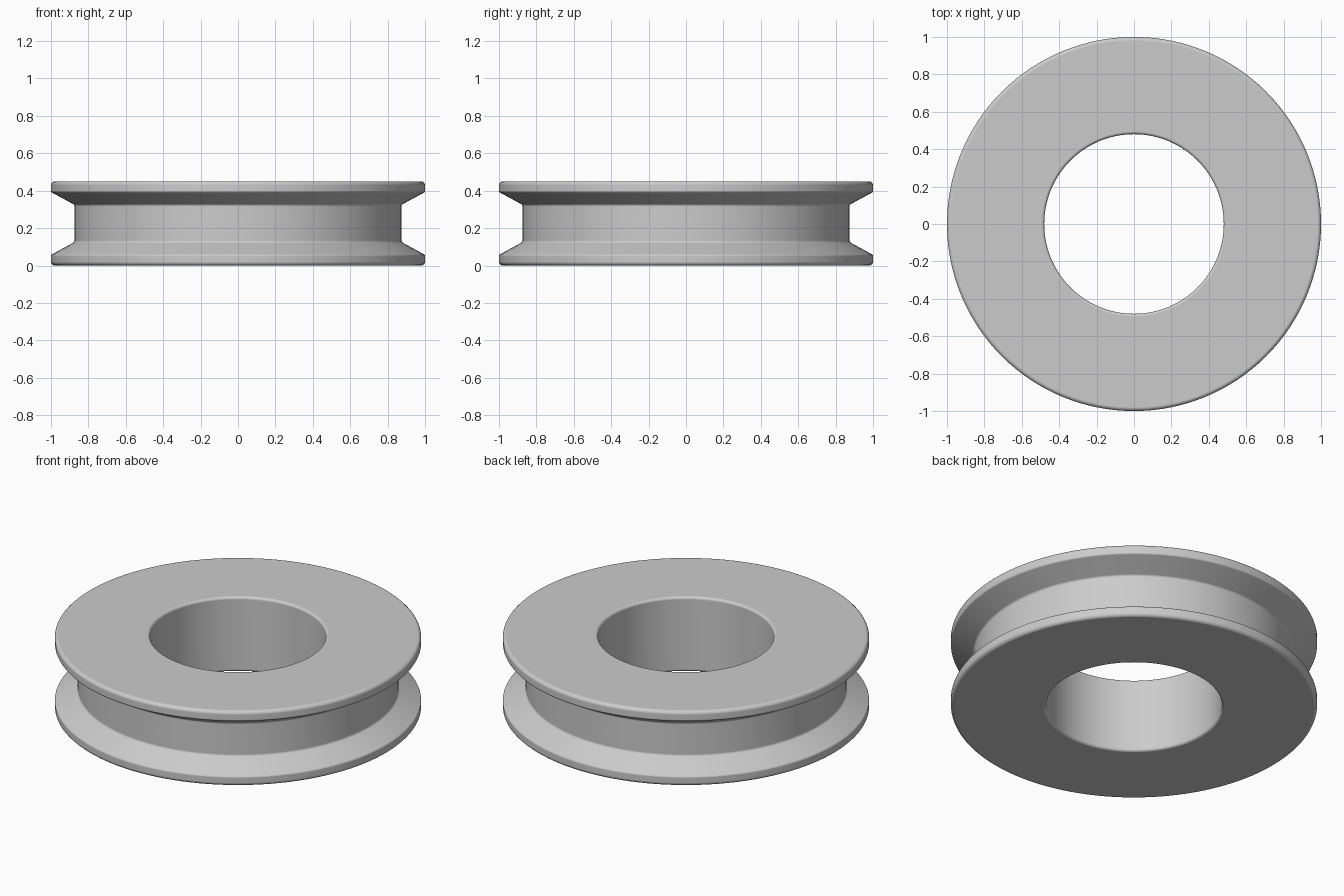
import bpy
import bmesh
import math
from mathutils import Vector, Matrix

HEIGHT = 0.45
SEGMENTS = 128

cube = bpy.data.objects.get("Cube")
if cube:
    bpy.data.objects.remove(cube, do_unlink=True)


def make_material(name, colour):
    mat = bpy.data.materials.new(name)
    mat.use_nodes = True
    mat.diffuse_color = colour
    mat.node_tree.nodes["Principled BSDF"].inputs["Base Color"].default_value = colour
    return mat


def fillet(before, corner, after, radius, steps=5):
    """Round one profile corner with a tangent arc."""
    a, b = (before - corner).normalized(), (after - corner).normalized()
    half = a.angle(b) / 2
    start = corner + a * radius / math.tan(half)
    end = corner + b * radius / math.tan(half)
    centre = corner + (a + b).normalized() * radius / math.sin(half)
    points = []
    for i in range(steps + 1):
        direction = (start.lerp(end, i / steps) - centre).normalized()
        points.append(centre + direction * radius)
    return points


# Upper half of the cross-section: radius, z, corner rounding
upper = [
    (0.48, HEIGHT, 0.015),    # bore edge
    (1.0, HEIGHT, 0.02),      # rim edge
    (1.0, 0.393, 0.012),      # flange lip
    (0.875, 0.325, 0.015),    # groove floor
]
corners = upper + [(r, HEIGHT - z, f) for r, z, f in reversed(upper)]
points = [Vector((r, 0, z)) for r, z, f in corners]
profile = []
for i, (r, z, f) in enumerate(corners):
    profile += fillet(points[i - 1], points[i], points[(i + 1) % len(points)], f)

# Revolve the closed cross-section about the z axis
bm = bmesh.new()
rings = []
for s in range(SEGMENTS):
    turn = Matrix.Rotation(math.tau * s / SEGMENTS, 3, "Z")
    rings.append([bm.verts.new(turn @ p) for p in profile])
count = len(profile)
for s in range(SEGMENTS):
    here, there = rings[s], rings[(s + 1) % SEGMENTS]
    for i in range(count):
        j = (i + 1) % count
        bm.faces.new((here[i], there[i], there[j], here[j]))
bmesh.ops.recalc_face_normals(bm, faces=bm.faces)

mesh = bpy.data.meshes.new("grooved_wheel")
bm.to_mesh(mesh)
bm.free()
wheel = bpy.data.objects.new("grooved_wheel", mesh)
bpy.context.collection.objects.link(wheel)
mesh.materials.append(make_material("plain grey", (0.6, 0.6, 0.6, 1)))

# Smooth shading, with flat faces kept crisp beside the rounded edges
bpy.ops.object.select_all(action="DESELECT")
wheel.select_set(True)
bpy.context.view_layer.objects.active = wheel
bpy.ops.object.shade_smooth_by_angle(angle=math.radians(30))
weighted = wheel.modifiers.new("weighted_normals", "WEIGHTED_NORMAL")
weighted.keep_sharp = True
